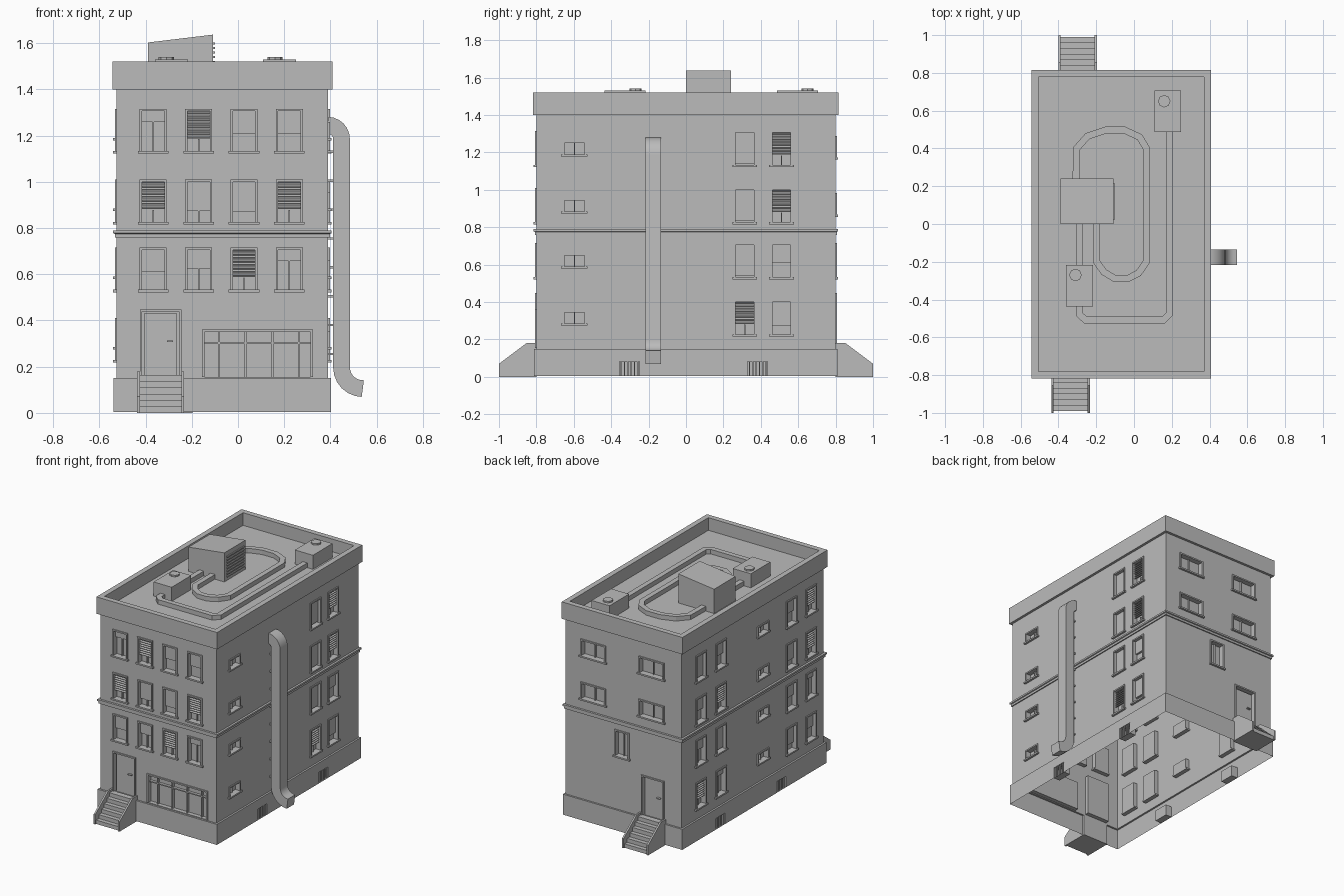
import bpy, bmesh, math
from mathutils import Vector

cube = bpy.data.objects.get("Cube")
if cube:
    bpy.data.objects.remove(cube, do_unlink=True)

grey = bpy.data.materials.new("plain_grey")
grey.use_nodes = True
grey.diffuse_color = (0.5, 0.5, 0.5, 1)
grey.node_tree.nodes["Principled BSDF"].inputs["Base Color"].default_value = (0.5, 0.5, 0.5, 1)

# Wall rectangle and main heights
X0, X1, Y0, Y1 = -0.525, 0.39, -0.80, 0.798
BASE, EAVES, ROOF, TOP = 0.15, 1.40, 1.43, 1.52
NORMAL = {"front": (0, -1, 0), "back": (0, 1, 0), "left": (1, 0, 0), "right": (-1, 0, 0)}
parts = {}


def part(name):
    return parts.setdefault(name, bmesh.new())


def at(side, u, z, d):
    """Point on a wall: u along it, z up, d outward."""
    return Vector({"front": (u, Y0 - d, z), "back": (u, Y1 + d, z),
                   "left": (X1 + d, u, z), "right": (X0 - d, u, z)}[side])


def face(bm, pts, want):
    f = bm.faces.new([bm.verts.new(p) for p in pts])
    f.normal_update()
    if f.normal.dot(Vector(want)) < 0:
        f.normal_flip()


def prism(bm, pts, push):
    """Solid made by pushing a flat outline along a vector."""
    a = [bm.verts.new(p) for p in pts]
    b = [bm.verts.new(Vector(p) + Vector(push)) for p in pts]
    faces = [bm.faces.new(a), bm.faces.new(b[::-1])]
    for i in range(len(a)):
        j = (i + 1) % len(a)
        faces.append(bm.faces.new((a[j], a[i], b[i], b[j])))
    bmesh.ops.recalc_face_normals(bm, faces=faces)


def block(bm, x0, x1, y0, y1, z0, z1):
    prism(bm, [(x0, y0, z0), (x1, y0, z0), (x1, y1, z0), (x0, y1, z0)], (0, 0, z1 - z0))


def plate(bm, side, u0, u1, z0, z1, d0, d1):
    p, q = at(side, u0, z0, d0), at(side, u1, z1, d1)
    lo, hi = [[f(p[i], q[i]) for i in range(3)] for f in (min, max)]
    block(bm, lo[0], hi[0], lo[1], hi[1], lo[2], hi[2])


def wall(bm, side, off, z0, z1, holes):
    """Flat wall with recessed openings (u0, u1, z0, z1, depth)."""
    ends = (X0 - off, X1 + off) if side in ("front", "back") else (Y0 - off, Y1 + off)
    us = sorted({*ends, *[u for h in holes for u in h[:2]]})
    zs = sorted({z0, z1, *[z for h in holes for z in h[2:4]]})
    n = Vector(NORMAL[side])
    for a, b in zip(us, us[1:]):
        for c, e in zip(zs, zs[1:]):
            mu, mz = (a + b) / 2, (c + e) / 2
            if not any(h[0] < mu < h[1] and h[2] < mz < h[3] for h in holes):
                face(bm, [at(side, u, z, off) for u, z in ((a, c), (b, c), (b, e), (a, e))], n)
    for a, b, c, e, depth in holes:
        ring = [(a, c), (b, c), (b, e), (a, e)]
        face(bm, [at(side, u, z, off - depth) for u, z in ring], n)
        mid = at(side, (a + b) / 2, (c + e) / 2, off)
        for (u, z), (v, w) in zip(ring, ring[1:] + ring[:1]):
            quad = [at(side, u, z, off), at(side, v, w, off),
                    at(side, v, w, off - depth), at(side, u, z, off - depth)]
            face(bm, quad, mid - (quad[0] + quad[1]) / 2)


def band(bm, profile):
    """Sweep an (offset, z) profile around the building."""
    loops = [[bm.verts.new(p) for p in ((X0 - o, Y0 - o, z), (X1 + o, Y0 - o, z),
                                        (X1 + o, Y1 + o, z), (X0 - o, Y1 + o, z))] for o, z in profile]
    for lo, hi in zip(loops, loops[1:]):
        for i in range(4):
            j = (i + 1) % 4
            bm.faces.new((lo[i], lo[j], hi[j], hi[i]))
    return loops[-1]


def sweep(bm, path, side_axis, half_w, half_h):
    """Rectangular duct along a flat path, mitred at the bends."""
    pts, s = [Vector(p) for p in path], Vector(side_axis)
    rings = []
    for i, p in enumerate(pts):
        t0 = (pts[max(i, 1)] - pts[max(i, 1) - 1]).normalized()
        k = min(i, len(pts) - 2)
        t1 = (pts[k + 1] - pts[k]).normalized()
        m = s.cross((t0 + t1).normalized())
        m *= half_h / max(0.5, m.dot(s.cross(t0)))
        rings.append([bm.verts.new(p + s * half_w * a + m * b) for a, b in ((-1, -1), (1, -1), (1, 1), (-1, 1))])
    for r, q in zip(rings, rings[1:]):
        for i in range(4):
            j = (i + 1) % 4
            bm.faces.new((r[i], r[j], q[j], q[i]))
    bm.faces.new(rings[0])
    bm.faces.new(rings[-1])
    bmesh.ops.recalc_face_normals(bm, faces=bm.faces)


holes = {s: [] for s in NORMAL}
DEPTH, TRIM = 0.03, 0.01
# Window fittings: share covered by the shade, centre bar or not
STYLES = {"a": (0.25, 1), "c": (0.5, 0), "e": (0.42, 1), "f": (0.67, 0), "g": (0.66, 1), "h": (0.86, 0),
          "b": (0.63, 1), "n": (0, 1)}


def frame(side, u0, u1, z0, z1):
    bm = part("window_frames")
    for a, b in ((u0, u0 + TRIM), (u1 - TRIM, u1)):
        plate(bm, side, a, b, z0, z1, -DEPTH, 0.008)
    plate(bm, side, u0 + TRIM, u1 - TRIM, z1 - TRIM, z1, -DEPTH, 0.008)


def window(side, mid, width, z0, z1, style):
    u0, u1 = mid - width / 2, mid + width / 2
    holes[side].append((u0, u1, z0, z1, DEPTH))
    frame(side, u0, u1, z0, z1)
    plate(part("window_sills"), side, u0 - 0.008, u1 + 0.008, z0 - 0.002, z0 + 0.009, -DEPTH, 0.015)
    share, bar = STYLES[style]
    a, b, top = u0 + TRIM, u1 - TRIM, z1 - TRIM
    low = top - share * (z1 - z0)
    if style == "b":
        for i in range(8):
            z = low + (i + 0.5) * (top - low) / 8
            prism(part("blinds"), [at(side, a, z - 0.004, -0.004), at(side, a, z + 0.002, -0.02),
                                   at(side, a, z + 0.005, -0.02), at(side, a, z - 0.001, -0.004)],
                  at(side, b, 0, 0) - at(side, a, 0, 0))
    elif share:
        plate(part("window_shades"), side, a, b, low, top, -DEPTH, -0.015)
    if bar:
        plate(part("window_bars"), side, mid - 0.003, mid + 0.003, z0, low, -DEPTH, -0.018)


# Windows, listed by floor from the top down
FLOORS = (1.124, 0.818, 0.524, 0.219)
GRIDS = {"front": ((-0.367, -0.17, 0.026, 0.222), ("abcc", "bgfb", "ceba")),
         "left": ((0.314, 0.511), ("hb", "hb", "hc", "bf")),
         "right": ((-0.655, -0.435, 0.36, 0.585), ("bcch", "bfbc", "ache", "cfab"))}
for side, (mids, rows) in GRIDS.items():
    for z, row in zip(FLOORS, rows):
        for mid, style in zip(mids, row):
            window(side, mid, 0.117, z, z + 0.192, style)
for side, mid in (("left", -0.597), ("right", -0.115)):
    for z in FLOORS:
        window(side, mid, 0.126, z + 0.057, z + 0.136, "n")
for z in FLOORS[:2]:
    for mid in (0.17, -0.288):
        window("back", mid, 0.2, z + 0.04, z + 0.165, "n")
window("back", -0.056, 0.117, FLOORS[2], FLOORS[2] + 0.192, "n")

# Shop window
holes["front"].append((-0.155, 0.324, 0.155, 0.361, DEPTH))
frame("front", -0.155, 0.324, 0.155, 0.361)
for x in (-0.082, 0.033, 0.149, 0.263):
    plate(part("shop_window_bars"), "front", x - 0.004, x + 0.004, 0.155, 0.351, -DEPTH, -0.012)
plate(part("shop_window_bars"), "front", -0.145, 0.314, 0.298, 0.306, -DEPTH, -0.011)

# Doors and stairs
for side, mid, out, grip in (("front", -0.335, -1, 0.04), ("back", -0.299, 1, -0.04)):
    u0, u1 = mid - 0.09, mid + 0.09
    holes[side].append((u0, u1, 0.16, 0.448, DEPTH))
    frame(side, u0, u1, 0.16, 0.448)
    plate(part("doors"), side, u0 + 0.018, u1 - 0.018, 0.16, 0.43, -DEPTH, -0.015)
    plate(part("door_handles"), side, mid + grip - 0.013, mid + grip + 0.013, 0.307, 0.313, -0.015, 0.002)
    wall_y = Y0 if out < 0 else Y1
    outline = [(1, 0), (1, 0.07), (0.854, 0.18), (0.80, 0.18), (0.80, 0)]
    for x in (mid - 0.102, mid + 0.09):
        prism(part("stair_sides"), [(x, out * y, z) for y, z in outline], (0.012, 0, 0))
    for i in range(6):
        ys = sorted((wall_y, out * (0.99 - i * 0.03)))
        block(part("stair_steps"), mid - 0.09, mid + 0.09, *ys, i * 0.0275, (i + 1) * 0.0275)

# Walls, plinth with barred basement openings
for side in NORMAL:
    wall(part("walls"), side, 0, BASE, EAVES, holes[side])
    vents = [(-0.356, -0.249), (0.33, 0.437)] if side in ("left", "right") else []
    wall(part("plinth"), side, 0.013, 0.004, BASE, [(a, b, 0.004, 0.083, 0.05) for a, b in vents])
    for a, b in vents:
        for i in range(6):
            u = a + (i + 0.5) * (b - a) / 6
            plate(part("basement_bars"), side, u - 0.003, u + 0.003, 0.004, 0.083, 0, 0.008)
band(part("plinth"), [(0.013, BASE), (0, BASE)])

# Belt course, cornice, parapet and roof deck
band(part("belt_course"), [(0, 0.76), (0.008, 0.76), (0.008, 0.775), (0.015, 0.778), (0.015, 0.79), (0, 0.79)])
deck = band(part("parapet_and_roof"), [(0, EAVES), (0.018, EAVES), (0.018, TOP), (-0.02, TOP), (-0.02, ROOF)])
part("parapet_and_roof").faces.new(deck)

# Side duct with its wall brackets
arc = [math.radians(a) for a in range(0, 91, 15)]
path = [(0.388 + 0.06 * math.sin(a), -0.175, 1.185 + 0.06 * math.cos(a)) for a in arc]
path += [(0.54 - 0.092 * math.cos(a), -0.175, 0.197 - 0.092 * math.sin(a)) for a in arc]
sweep(part("side_duct"), path, (0, 1, 0), 0.041, 0.036)
for i in range(8):
    z = 0.25 + i * 0.125
    block(part("duct_brackets"), X1, 0.414, -0.205, -0.145, z, z + 0.01)

# Rooftop units
prism(part("roof_housing"), [(-0.39, 0, ROOF), (-0.108, 0, ROOF), (-0.108, 0, 1.637), (-0.39, 0, 1.603)], (0, 0.24, 0))
for i in range(8):
    z = 1.455 + i * 0.02
    block(part("housing_louvres"), -0.108, -0.1, 0.025, 0.215, z, z + 0.009)
for x, y, cx, cy in ((-0.288, -0.327, -0.31, -0.27), (0.179, 0.596, 0.16, 0.65)):
    block(part("roof_units"), x - 0.071, x + 0.071, y - 0.11, y + 0.11, ROOF, 1.53)
    ring = [(cx + 0.033 * math.cos(k * math.pi / 4), cy + 0.033 * math.sin(k * math.pi / 4), 1.53) for k in range(8)]
    prism(part("unit_caps"), ring, (0, 0, 0.011))

# Roof pipes
loop = [(-0.307, 0.24), (-0.304, 0.4), (-0.246, 0.465), (-0.15, 0.497), (-0.05, 0.497), (0.03, 0.46),
        (0.066, 0.4), (0.066, -0.2), (0.024, -0.26), (-0.035, -0.29), (-0.1, -0.29), (-0.16, -0.254),
        (-0.198, -0.2), (-0.198, 0)]
link = [(-0.288, 0), (-0.288, -0.217)]
long_run = [(-0.288, -0.437), (-0.288, -0.48), (-0.257, -0.508), (0.156, -0.508), (0.188, -0.476), (0.188, 0.487)]
for run in (loop, link, long_run):
    sweep(part("roof_pipes"), [(x, y, ROOF + 0.018) for x, y in run], (0, 0, 1), 0.016, 0.018)

# Turn every part into an object
for name, bm in parts.items():
    mesh = bpy.data.meshes.new(name)
    if name in ("walls", "plinth"):
        bmesh.ops.remove_doubles(bm, verts=bm.verts, dist=0.0001)
    bm.to_mesh(mesh)
    bm.free()
    mesh.materials.append(grey)
    obj = bpy.data.objects.new(name, mesh)
    bpy.context.collection.objects.link(obj)
    if name == "side_duct":
        bpy.context.view_layer.objects.active = obj
        obj.select_set(True)
        bpy.ops.object.shade_smooth_by_angle(angle=math.radians(35))
        obj.select_set(False)
